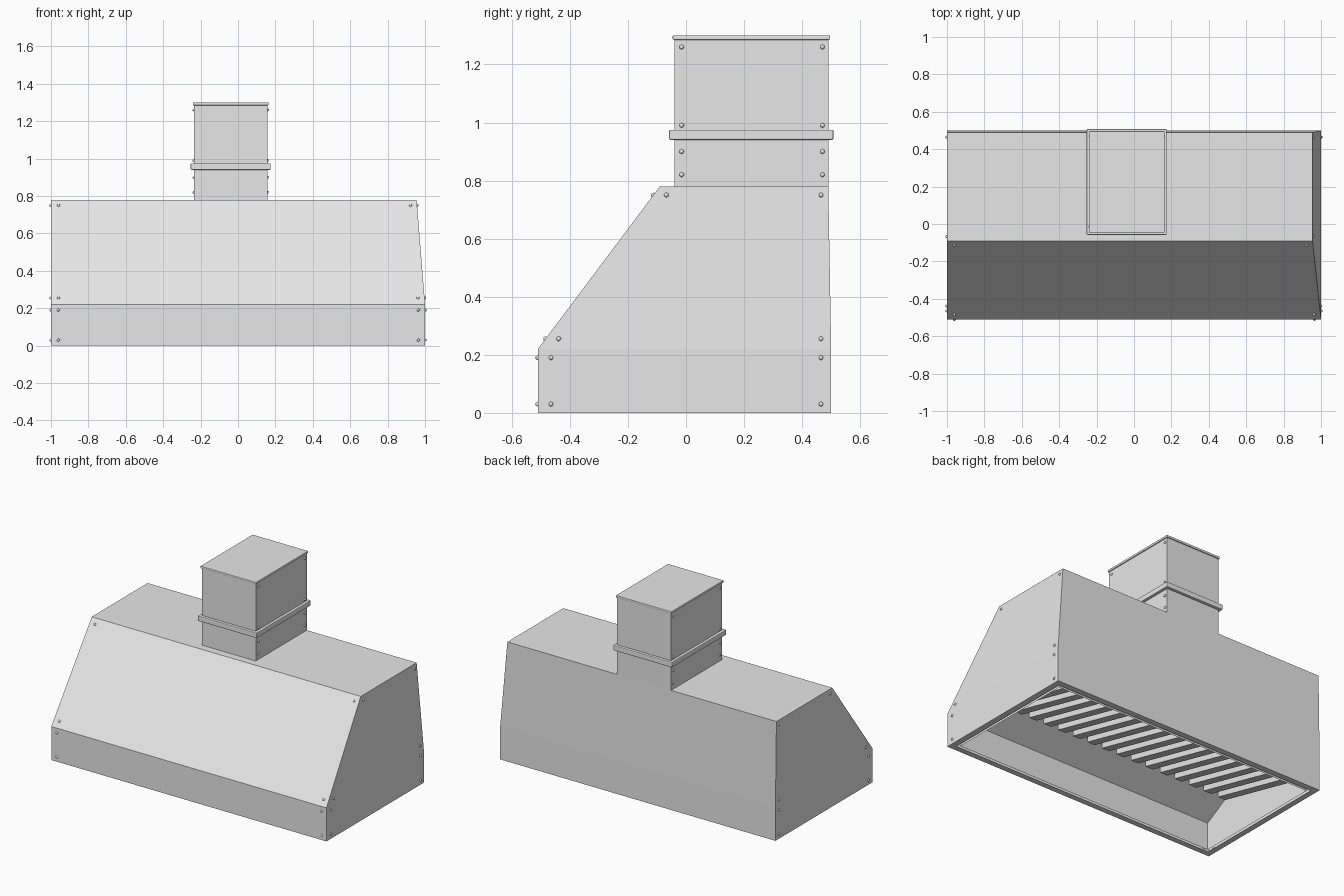
import bpy
import bmesh
from mathutils import Vector

cube = bpy.data.objects.get("Cube")
if cube:
    bpy.data.objects.remove(cube, do_unlink=True)

steel = bpy.data.materials.new("light grey steel")
steel.use_nodes = True
GREY = (0.8, 0.8, 0.8, 1)
steel.diffuse_color = GREY
steel.node_tree.nodes["Principled BSDF"].inputs["Base Color"].default_value = GREY

SEAM, TOP = 0.22, 0.78
FRONT, BACK, BACK_TOP, RIDGE = -0.51, 0.5, 0.49, -0.09
RIM = 0.055


def finish(bm, name):
    mesh = bpy.data.meshes.new(name)
    bm.to_mesh(mesh)
    bm.free()
    mesh.materials.append(steel)
    obj = bpy.data.objects.new(name, mesh)
    bpy.context.collection.objects.link(obj)
    return obj


def left_x(z):
    """The left side leans inward above the seam."""
    return 1 - 0.045 * max(0, z - SEAM) / (TOP - SEAM)


def prism(bm, profile, x0, x1, skip=(), inward=False):
    """Sweep a (y, z) profile along x; x1 may depend on height."""
    end = x1 if callable(x1) else lambda z: x1
    a = [bm.verts.new((x0, y, z)) for y, z in profile]
    b = [bm.verts.new((end(z), y, z)) for y, z in profile]
    faces = [bm.faces.new(a), bm.faces.new(b)]
    sides = []
    for i in range(len(a)):
        j = (i + 1) % len(a)
        sides.append(bm.faces.new((a[i], a[j], b[j], b[i])))
    bmesh.ops.recalc_face_normals(bm, faces=faces + sides)
    if inward:
        bmesh.ops.reverse_faces(bm, faces=faces + sides)
    if skip:
        bmesh.ops.delete(bm, geom=[sides[i] for i in skip], context="FACES_ONLY")


def box(name, x0, x1, y0, y1, z0, z1, bevel=0.0):
    bm = bmesh.new()
    prism(bm, [(y0, z0), (y0, z1), (y1, z1), (y1, z0)], x0, x1)
    obj = finish(bm, name)
    if bevel:
        mod = obj.modifiers.new("soft edges", "BEVEL")
        mod.width = bevel
        mod.segments = 2
    return obj


# Sloping canopy, open underneath
bm = bmesh.new()
prism(bm, [(FRONT, SEAM), (RIDGE, TOP), (BACK_TOP, TOP), (BACK, SEAM)], -1, left_x, skip=(3,))
finish(bm, "canopy")

# Upright skirt with a flat rim around the opening
bm = bmesh.new()
prism(bm, [(FRONT, 0), (FRONT, SEAM), (BACK, SEAM), (BACK, 0)], -1, 1, skip=(1,))
bm.faces.ensure_lookup_table()
bottom = [f for f in bm.faces if f.normal.z < -0.9 or all(v.co.z < 0.01 for v in f.verts)]
bmesh.ops.inset_region(bm, faces=bottom, thickness=RIM)
bmesh.ops.delete(bm, geom=bottom, context="FACES")
finish(bm, "skirt")

# Cavity lining: walls, sloping front panel and filter backing
y_front, y_back = FRONT + RIM, BACK - RIM
fold_y, fold_z, rear_z = -0.26, 0.29, 0.12
bm = bmesh.new()
prism(bm, [(y_front, 0), (y_front, 0.18), (fold_y, fold_z), (y_back, rear_z), (y_back, 0)],
      RIM - 1, 1 - RIM, skip=(4,), inward=True)
finish(bm, "cavity_lining")

# Row of filter baffles running front to back
COUNT, DEPTH = 17, 0.05
pitch = (2 - 2 * RIM) / COUNT
bm = bmesh.new()
for i in range(COUNT):
    x = RIM - 1 + (i + 0.25) * pitch
    prism(bm, [(fold_y, fold_z - DEPTH), (fold_y, fold_z),
               (y_back, rear_z), (y_back, rear_z - DEPTH)], x, x + pitch / 2)
finish(bm, "filter_baffles")

# Chimney duct, collar band and top lip
DX0, DX1, DY0, DY1 = -0.235, 0.157, -0.04, 0.49


def ring(name, grow, z0, z1, bevel):
    box(name, DX0 - grow, DX1 + grow, DY0 - grow, DY1 + grow, z0, z1, bevel)


ring("chimney", 0, TOP - 0.01, 1.295, 0)
ring("chimney_collar", 0.018, 0.94, 0.975, 0.005)
ring("chimney_lip", 0.006, 1.285, 1.3, 0.003)

# Small rivets in the panel corners
bm = bmesh.new()


def rivet(x, y, z):
    made = bmesh.ops.create_icosphere(bm, subdivisions=1, radius=0.009)
    bmesh.ops.translate(bm, verts=made["verts"], vec=Vector((x, y, z)))


def slope_y(z):
    return FRONT + (RIDGE - FRONT) * (z - SEAM) / (TOP - SEAM)


for z in (0.03, 0.19, 0.255, 0.75):
    y = FRONT if z < SEAM else slope_y(z)
    for side_x in (-1, left_x(z)):
        inset = 0.04 if side_x < 0 else -0.035
        rivet(side_x + inset, y, z)
        rivet(side_x, y + 0.045, z)
        rivet(side_x, BACK - 0.035, z)
for z in (0.82, 0.9, 0.99, 1.26):
    for x in (DX0, DX1):
        rivet(x, DY0 + 0.025, z)
        rivet(x, DY1 - 0.02, z)
rivets = finish(bm, "rivets")
for poly in rivets.data.polygons:
    poly.use_smooth = True
